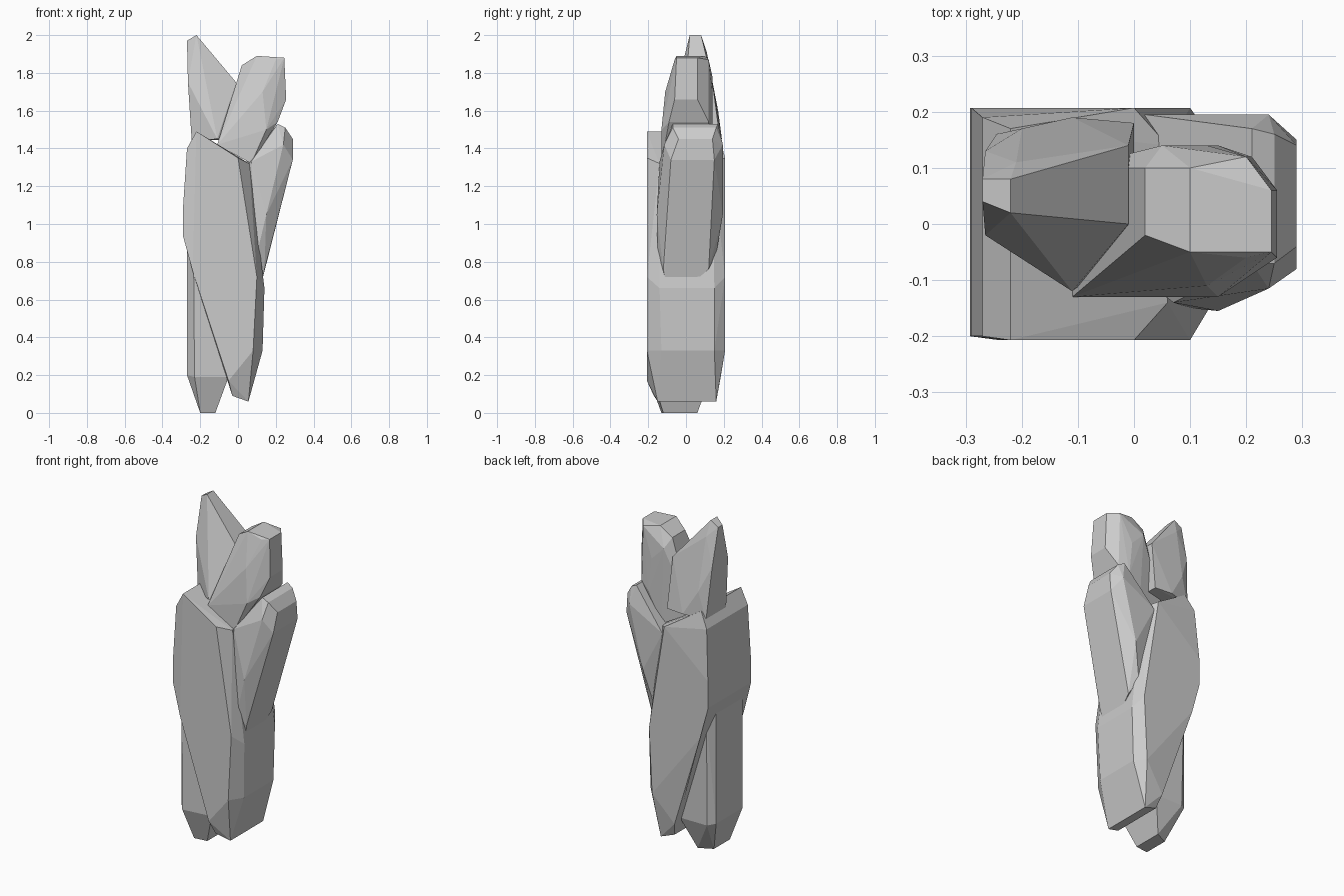
import bpy, bmesh


def rock(name, outline):
    """Faceted convex shard: each outline point is (x, z, front y, back y)."""
    bm = bmesh.new()
    for x, z, front, back in outline:
        for y in (front, back):
            bm.verts.new((x, y, z))
    res = bmesh.ops.convex_hull(bm, input=bm.verts[:])
    loose = {g for g in res["geom_interior"] + res["geom_unused"]
             if isinstance(g, bmesh.types.BMVert)}
    bmesh.ops.delete(bm, geom=list(loose), context='VERTS')
    bmesh.ops.dissolve_limit(bm, angle_limit=0.05, verts=bm.verts[:], edges=bm.edges[:])
    bmesh.ops.recalc_face_normals(bm, faces=bm.faces[:])
    mesh = bpy.data.meshes.new(name)
    bm.to_mesh(mesh)
    bm.free()
    obj = bpy.data.objects.new(name, mesh)
    bpy.context.collection.objects.link(obj)
    return obj


# Large leaning slab, full depth
rock("main_slab", [
    (-.22, 1.49, -.207, .17), (-.27, 1.40, -.20, .19), (-.29, 1.10, -.20, .207),
    (-.292, .94, -.20, .207), (-.24, .75, -.207, .207), (-.05, .17, -.207, .18),
    (-.03, .09, -.17, .15), (.055, .06, -.15, .16), (.08, .33, -.207, .207),
    (.13, .33, -.13, .15), (.14, .66, -.14, .15), (.10, .72, -.207, .207),
    (0, 1.35, -.207, .207), (.06, 1.32, -.14, .14)])

# Lower left shard that touches the ground
rock("base_shard", [
    (-.20, 0, -.13, .02), (-.12, 0, -.12, .06), (-.27, .20, -.15, .10),
    (-.23, .19, -.20, .13), (-.05, .19, -.18, .13), (-.27, .87, -.15, .10),
    (-.235, .80, -.20, .14), (0, .80, -.18, .14), (-.15, 1.1, -.1, .1)])

# Right leaning shard
rock("right_shard", [
    (.21, 1.53, -.07, .17), (.25, 1.51, -.07, .16), (.29, 1.45, -.04, .14),
    (.29, 1.34, -.08, .15), (.24, 1.42, -.115, .195), (.13, .71, -.11, .06),
    (.14, .76, -.12, .12), (.10, .84, -.15, .16), (.15, 1.05, -.155, .195),
    (.07, 1.33, -.14, .195), (.02, 1.30, -.10, .195)])

# Upper right blunt shard
rock("upper_shard", [
    (-.11, 1.42, -.13, .10), (.02, 1.84, -.02, .10), (.05, 1.78, -.06, .14),
    (.10, 1.89, -.05, .10), (.245, 1.88, -.05, .06), (.20, 1.87, -.06, .12),
    (.13, 1.70, -.11, .14), (.255, 1.66, -.06, .06), (.21, 1.54, -.09, .12),
    (.15, 1.50, -.13, .14), (.07, 1.32, -.13, .13)])

# Tall pointed spike at the upper left
rock("tall_spike", [
    (-.27, 1.97, .04, .08), (-.22, 2.0, .02, .08), (-.21, 1.91, 0, .11),
    (-.01, 1.75, 0, .14), (-.265, 1.75, -.02, .13), (-.20, 1.60, -.05, .17),
    (-.245, 1.44, -.03, .16), (-.11, 1.45, -.12, .19), (0, 1.45, -.03, .18)])
